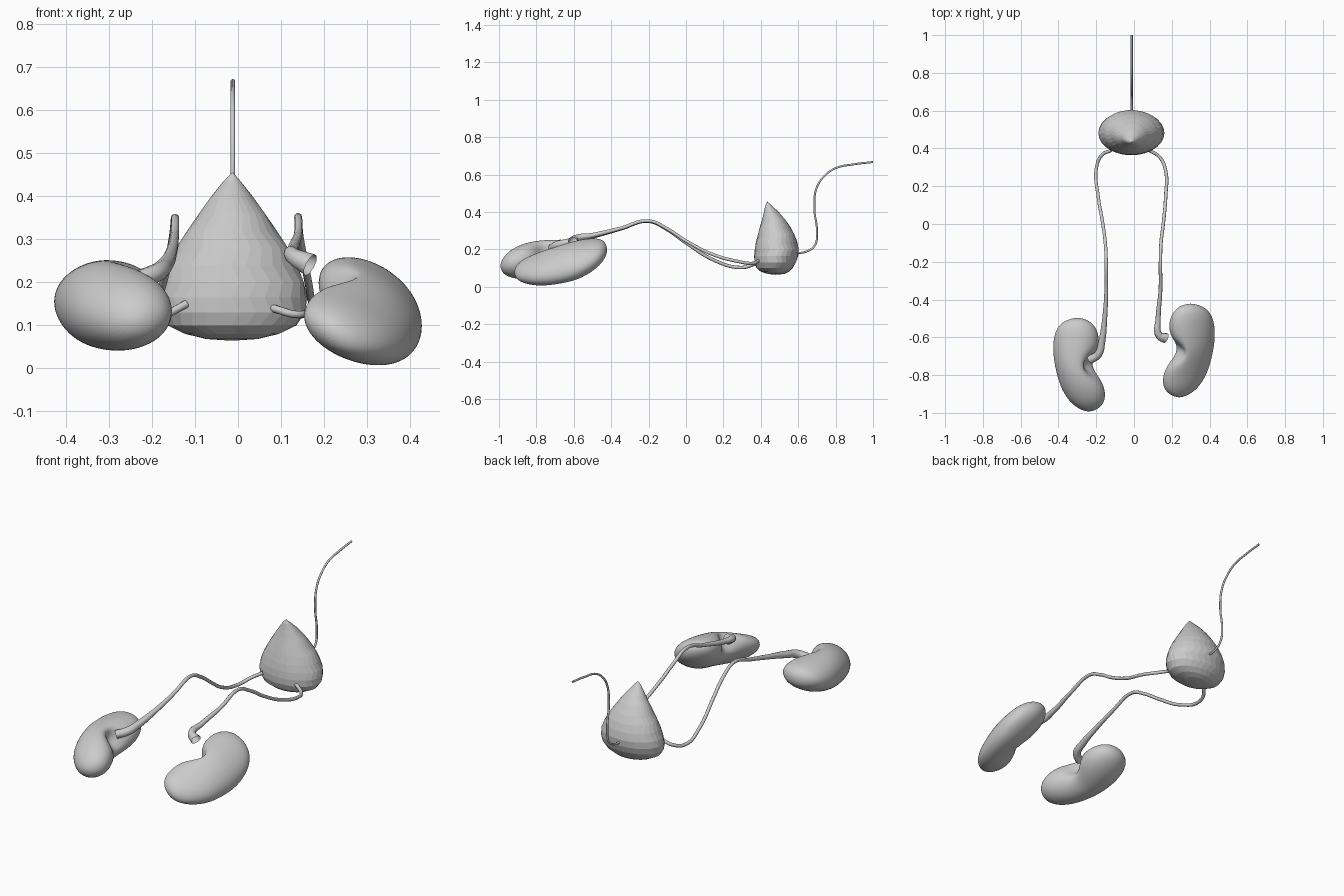
import bpy, bmesh, math
from mathutils import Vector

if "Cube" in bpy.data.objects:
    bpy.data.objects.remove(bpy.data.objects["Cube"], do_unlink=True)

grey = bpy.data.materials.new("tissue_grey")
grey.use_nodes = True
grey.diffuse_color = (0.6, 0.6, 0.6, 1)
grey.node_tree.nodes["Principled BSDF"].inputs["Base Color"].default_value = (0.6, 0.6, 0.6, 1)


def select(ob):
    bpy.ops.object.select_all(action="DESELECT")
    ob.select_set(True)
    bpy.context.view_layer.objects.active = ob


def loft(name, rings, start, end):
    """Skin closed rings of points, with a pole point at each end."""
    bm = bmesh.new()
    loops = [[bm.verts.new(p) for p in ring] for ring in rings]
    n = len(loops[0])
    for a, b in zip(loops, loops[1:]):
        for i in range(n):
            j = (i + 1) % n
            bm.faces.new((a[i], a[j], b[j], b[i]))
    for loop, pole in ((loops[0], start), (loops[-1], end)):
        tip = bm.verts.new(pole)
        for i in range(n):
            bm.faces.new((loop[i], loop[(i + 1) % n], tip))
    bmesh.ops.recalc_face_normals(bm, faces=bm.faces)
    mesh = bpy.data.meshes.new(name)
    bm.to_mesh(mesh)
    bm.free()
    mesh.materials.append(grey)
    ob = bpy.data.objects.new(name, mesh)
    bpy.context.collection.objects.link(ob)
    return ob


def kidney(name, side, shift, heights, roll):
    """Bean lofted front to back; side mirrors it, roll leans the section."""
    # y, inner x, outer x
    plan = [(-.908, .195, .285), (-.87, .152, .34), (-.80, .15, .385),
            (-.73, .185, .407), (-.66, .21, .423), (-.58, .185, .432),
            (-.50, .185, .422), (-.45, .218, .39), (-.427, .26, .34)]
    rings = []
    for (y, x0, x1), (z0, z1) in zip(plan, heights):
        ring = []
        for i in range(24):
            t = math.tau * i / 24
            ring.append(Vector((side * ((x0 + x1) / 2 + (x1 - x0) / 2 * math.cos(t)),
                                y + shift,
                                (z0 + z1) / 2 + (z1 - z0) / 2 * math.sin(t + roll))))
        rings.append(ring)
    ends = [sum(r, Vector()) / len(r) for r in (rings[0], rings[-1])]
    ends[0].y -= .012
    ends[1].y += .006
    ob = loft(name, rings, *ends)
    sub = ob.modifiers.new("smooth", "SUBSURF")
    sub.levels = sub.render_levels = 2
    select(ob)
    bpy.ops.object.modifier_apply(modifier=sub.name)
    # hollow of the hilum on the upper inner edge
    hilum = Vector((side * .215, -.675 + shift, .19))
    for v in ob.data.vertices:
        d = (v.co - hilum).length / .055
        v.co += Vector((side * .055, 0, -.015)) * math.exp(-d * d)
    bpy.ops.object.shade_smooth()


kidney("left_kidney", 1, 0,
       [(.04, .115), (.018, .15), (.004, .18), (.007, .208), (.018, .23),
        (.035, .25), (.08, .262), (.125, .255), (.165, .23)], -.45)
kidney("right_kidney", -1, -.075,
       [(.075, .15), (.048, .195), (.038, .23), (.042, .247), (.05, .252),
        (.065, .253), (.095, .25), (.13, .24), (.155, .215)], -.05)

# Bladder: z, half width, front y, back y
profile = [(.068, .06, .44, .525), (.08, .11, .40, .55), (.10, .15, .377, .57),
           (.13, .171, .366, .588), (.165, .175, .364, .60), (.20, .168, .367, .603),
           (.24, .152, .374, .595), (.28, .131, .384, .58), (.32, .104, .395, .558),
           (.36, .077, .407, .53), (.40, .048, .417, .495), (.435, .02, .424, .458)]
rings = []
for k, (z, w, y0, y1) in enumerate(profile):
    angles = [math.tau * (i + k % 2 / 2) / 28 for i in range(28)]
    rings.append([(-.014 + w * math.cos(t), (y0 + y1) / 2 + (y1 - y0) / 2 * math.sin(t), z)
                  for t in angles])
bladder = loft("bladder", rings, (-.014, .48, .064), (-.012, .434, .456))
select(bladder)
bpy.ops.object.shade_flat()


def tube(name, points, radius, flare=()):
    """Round tube through points; flare scales the radius at the last ones."""
    curve = bpy.data.curves.new(name, "CURVE")
    curve.dimensions = "3D"
    curve.bevel_depth = radius
    curve.bevel_resolution = 3
    curve.resolution_u = 8
    spline = curve.splines.new("BEZIER")
    spline.bezier_points.add(len(points) - 1)
    scales = [1] * (len(points) - len(flare)) + list(flare)
    for bp, p, s in zip(spline.bezier_points, points, scales):
        bp.co, bp.radius = p, s
        bp.handle_left_type = bp.handle_right_type = "AUTO"
    curve.materials.append(grey)
    ob = bpy.data.objects.new(name, curve)
    bpy.context.collection.objects.link(ob)
    select(ob)
    bpy.ops.object.convert(target="MESH")
    bpy.ops.object.shade_smooth()


# Ureters, from the bladder to the kidneys
tube("left_ureter",
     [(.08, .39, .14), (.135, .355, .125), (.168, .28, .135), (.168, .15, .17),
      (.155, 0, .245), (.143, -.1, .31), (.14, -.2, .352), (.14, -.35, .312),
      (.128, -.5, .275), (.133, -.59, .258), (.168, -.605, .24)],
     .009, (1.1, 1.5, 2.2, 3.1))
tube("right_ureter",
     [(-.12, .39, .15), (-.17, .365, .122), (-.2, .29, .103), (-.19, .15, .142),
      (-.165, 0, .235), (-.152, -.1, .305), (-.147, -.2, .35), (-.147, -.35, .31),
      (-.155, -.5, .27), (-.17, -.62, .24), (-.19, -.69, .222), (-.235, -.72, .205)],
     .009, (1.1, 1.5, 2.1, 2.4, 2.4))

# Urethra, rising behind the bladder
tube("urethra",
     [(-.012, .57, .18), (-.012, .64, .187), (-.012, .688, .22), (-.012, .7, .3),
      (-.012, .686, .42), (-.012, .699, .53), (-.012, .74, .592), (-.012, .8, .634),
      (-.012, .9, .655), (-.012, 1, .667)], .0055)
